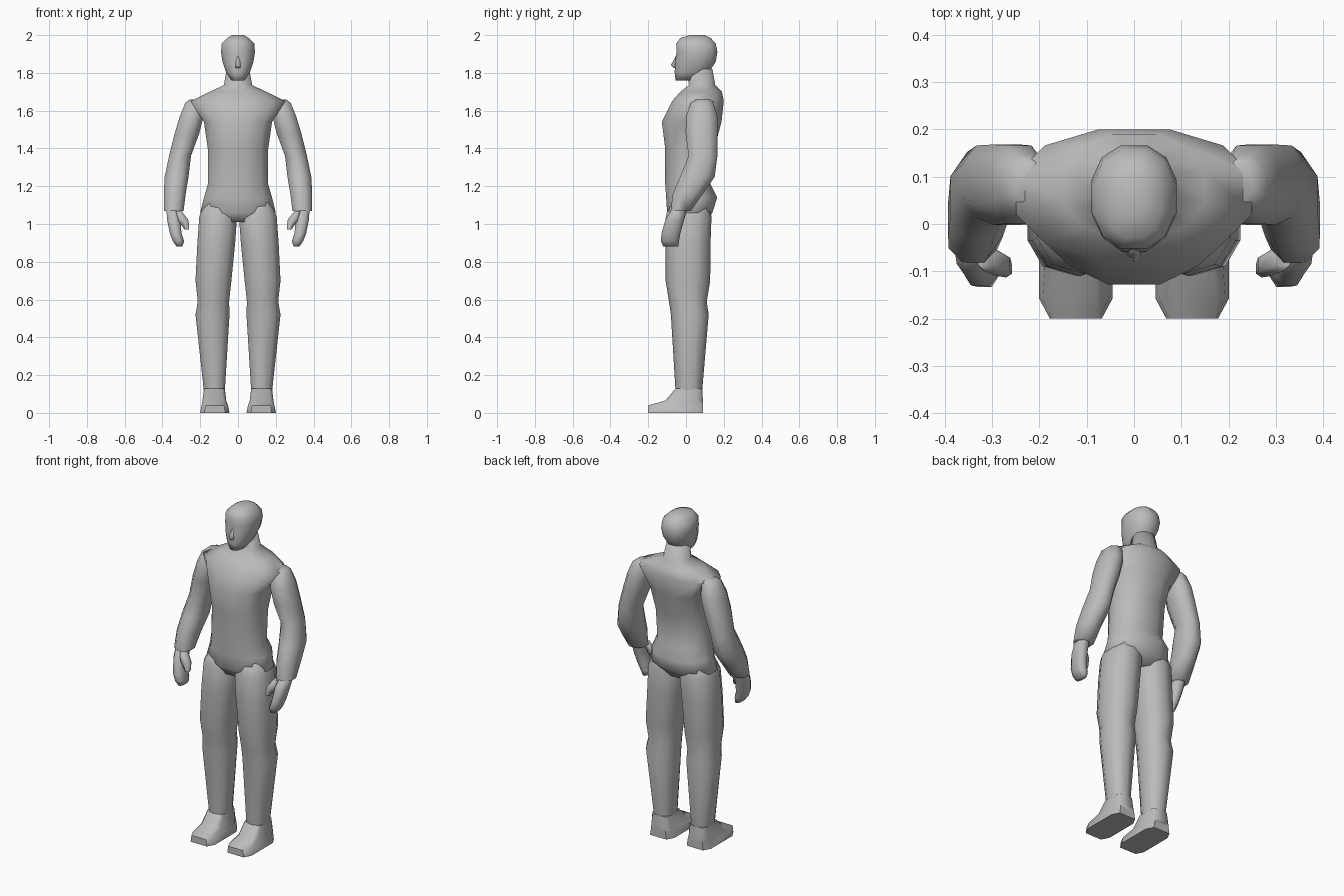
import bpy, bmesh
from math import cos, sin, pi, radians

cube = bpy.data.objects.get("Cube")
if cube:
    bpy.data.objects.remove(cube)

GREY = (0.5, 0.5, 0.5, 1)
grey = bpy.data.materials.new("plain_grey")
grey.use_nodes = True
grey.diffuse_color = GREY
grey.node_tree.nodes["Principled BSDF"].inputs["Base Color"].default_value = GREY


def signed_power(value, exponent):
    return abs(value) ** exponent * (1 if value >= 0 else -1)


def section(z, width, depth, y=0, x=0):
    """A level cross-section: its centre, half width and half depth."""
    return x, y, z, width, depth


def loft(name, sections, sides=10, squareness=2.4, flip=1, sharp=80):
    """Skin rounded cross-sections from one end of a part to the other."""
    bm = bmesh.new()
    angles = [2 * pi * (i + 0.5) / sides for i in range(sides)]
    outline = [(signed_power(cos(a), 2 / squareness), signed_power(sin(a), 2 / squareness))
               for a in angles]
    widest = max(u for u, v in outline)
    deepest = max(v for u, v in outline)
    loops = []
    for x, y, z, width, depth in sections:
        loops.append([bm.verts.new(((x + width * u / widest) * flip, y + depth * v / deepest, z))
                      for u, v in outline])
    for lower, upper in zip(loops, loops[1:]):
        for i in range(sides):
            j = (i + 1) % sides
            bm.faces.new((lower[i], lower[j], upper[j], upper[i]))
    bm.faces.new(loops[0])
    bm.faces.new(loops[-1])
    bmesh.ops.recalc_face_normals(bm, faces=bm.faces)
    mesh = bpy.data.meshes.new(name)
    bm.to_mesh(mesh)
    bm.free()
    mesh.materials.append(grey)
    part = bpy.data.objects.new(name, mesh)
    bpy.context.collection.objects.link(part)
    bpy.ops.object.select_all(action="DESELECT")
    part.select_set(True)
    bpy.context.view_layer.objects.active = part
    bpy.ops.object.shade_smooth_by_angle(angle=radians(sharp))


# Torso, from the crotch up into the neck
crotch = section(z=1.01, width=.1, depth=.09, y=.015)
hips = section(z=1.06, width=.2, depth=.12, y=.02)
seat = section(z=1.14, width=.18, depth=.135, y=.03)
waist = section(z=1.21, width=.16, depth=.12, y=.01)
ribs = section(z=1.4, width=.16, depth=.13, y=.02)
chest = section(z=1.54, width=.18, depth=.158, y=.03)
shoulders = section(z=1.65, width=.25, depth=.137, y=.063)
slope = section(z=1.7, width=.15, depth=.11, y=.08)
collar = section(z=1.735, width=.075, depth=.07, y=.085)
neck = section(z=1.82, width=.06, depth=.065, y=.075)
loft("torso", [crotch, hips, seat, waist, ribs, chest, shoulders, slope, collar, neck],
     sides=12, squareness=2.2)

# Head
chin = section(z=1.76, width=.035, depth=.055)
jaw = section(z=1.8, width=.062, depth=.09, y=.03)
cheeks = section(z=1.86, width=.082, depth=.108, y=.05)
temples = section(z=1.91, width=.09, depth=.108, y=.058)
forehead = section(z=1.955, width=.086, depth=.105, y=.053)
crown = section(z=1.985, width=.058, depth=.08, y=.05)
head_top = section(z=2, width=.03, depth=.04, y=.06)
loft("head", [chin, jaw, cheeks, temples, forehead, crown, head_top],
     sides=12, squareness=2.3)

# Nose, a wedge widening downwards
bridge = section(z=1.89, width=.006, depth=.01, y=-.044)
nostrils = section(z=1.84, width=.014, depth=.025, y=-.055)
nose_base = section(z=1.825, width=.012, depth=.01, y=-.055)
loft("nose", [bridge, nostrils, nose_base], sides=6, squareness=2)

for side, flip in (("left", 1), ("right", -1)):
    # Leg, from the hip joint down to the ankle
    hip = section(z=1.13, width=.065, depth=.09, y=.02, x=.1)
    groin = section(z=1.04, width=.1, depth=.12, y=.015, x=.105)
    thigh = section(z=.9, width=.1, depth=.12, y=.01, x=.115)
    above_knee = section(z=.7, width=.095, depth=.118, y=.01, x=.13)
    knee = section(z=.59, width=.083, depth=.1, y=.01, x=.13)
    calf = section(z=.52, width=.09, depth=.1, y=.02, x=.135)
    ankle = section(z=.11, width=.055, depth=.07, y=.015, x=.125)
    loft(side + "_leg", [hip, groin, thigh, above_knee, knee, calf, ankle], flip=flip)

    # Foot, sloping forward to a blunt toe
    foot_top = section(z=.13, width=.055, depth=.07, y=.015, x=.125)
    instep = section(z=.065, width=.063, depth=.1, y=-.01, x=.125)
    toes = section(z=.04, width=.07, depth=.145, y=-.055, x=.123)
    sole = section(z=0, width=.078, depth=.145, y=-.055, x=.123)
    loft(side + "_foot", [foot_top, instep, toes, sole], sides=8, squareness=5, flip=flip,
         sharp=60)

    # Arm, bent at the elbow and ending in a cuff
    shoulder_top = section(z=1.66, width=.04, depth=.04, y=.09, x=.215)
    shoulder = section(z=1.64, width=.05, depth=.06, y=.085, x=.23)
    armpit = section(z=1.57, width=.063, depth=.083, y=.083, x=.245)
    biceps = section(z=1.48, width=.065, depth=.085, y=.083, x=.27)
    elbow = section(z=1.36, width=.058, depth=.076, y=.09, x=.307)
    forearm = section(z=1.25, width=.063, depth=.092, y=.06, x=.325)
    lower_arm = section(z=1.16, width=.058, depth=.08, y=.01, x=.335)
    cuff = section(z=1.07, width=.052, depth=.054, y=-.027, x=.34)
    loft(side + "_arm", [shoulder_top, shoulder, armpit, biceps, elbow, forearm,
                         lower_arm, cuff], sides=8, squareness=2.2, flip=flip)

    # Hand with fingers curled inwards
    wrist = section(z=1.09, width=.035, depth=.04, y=-.03, x=.345)
    palm = section(z=1.02, width=.035, depth=.05, y=-.06, x=.34)
    knuckles = section(z=.95, width=.031, depth=.05, y=-.08, x=.33)
    fingers = section(z=.91, width=.03, depth=.048, y=-.085, x=.315)
    fingertips = section(z=.88, width=.015, depth=.04, y=-.08, x=.31)
    loft(side + "_hand", [wrist, palm, knuckles, fingers, fingertips], sides=8, flip=flip)

    # Thumb
    thumb_root = section(z=1.07, width=.015, depth=.03, y=-.07, x=.315)
    thumb_joint = section(z=1.02, width=.028, depth=.025, y=-.085, x=.29)
    thumb_tip = section(z=.97, width=.012, depth=.018, y=-.095, x=.27)
    loft(side + "_thumb", [thumb_root, thumb_joint, thumb_tip], sides=6, flip=flip)
